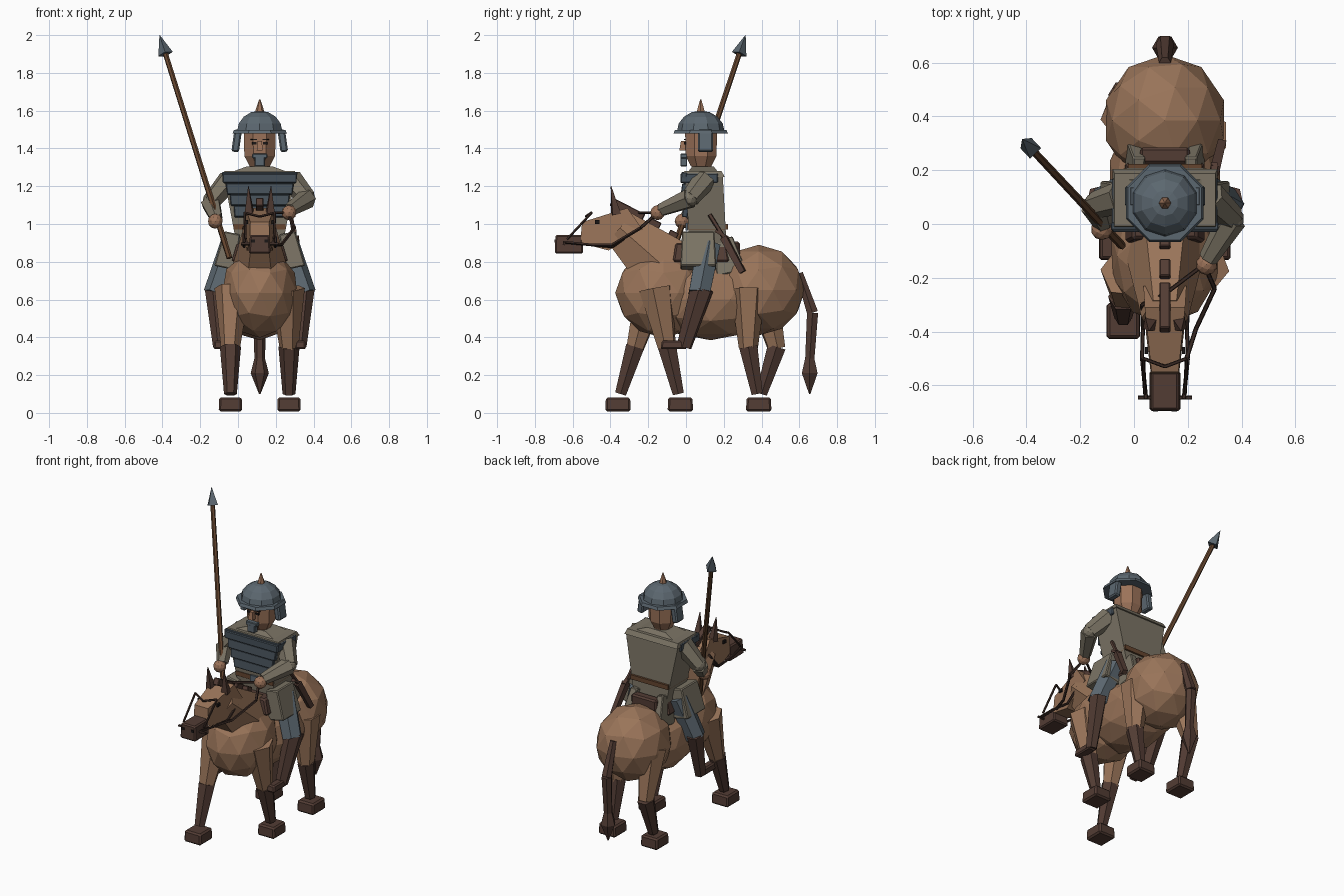
import bpy, bmesh
from math import radians, pi
from mathutils import Vector, Matrix, Euler

if "Cube" in bpy.data.objects:
    bpy.data.objects.remove(bpy.data.objects["Cube"])

CX = 0.115  # symmetry plane of horse and rider


def material(name, rgb):
    m = bpy.data.materials.new(name)
    m.use_nodes = True
    col = (*rgb, 1)
    m.diffuse_color = col
    node = m.node_tree.nodes["Principled BSDF"]
    node.inputs["Base Color"].default_value = col
    node.inputs["Roughness"].default_value = 0.9
    return m


HIDE = material("tan hide", (0.32, 0.175, 0.1))
SKIN = material("skin", (0.33, 0.17, 0.1))
DARK = material("dark brown", (0.085, 0.045, 0.034))
LEATHER = material("black leather", (0.04, 0.022, 0.017))
STEEL = material("blue steel", (0.105, 0.135, 0.16))
PLATE = material("dark steel", (0.06, 0.08, 0.1))
CLOTH = material("stone cloth", (0.2, 0.175, 0.13))
WOOD = material("wood", (0.13, 0.06, 0.028))
BLACK = material("black", (0.01, 0.008, 0.008))


def finish(name, bm, mat, bevel=0):
    bmesh.ops.recalc_face_normals(bm, faces=bm.faces)
    me = bpy.data.meshes.new(name)
    bm.to_mesh(me)
    bm.free()
    me.materials.append(mat)
    ob = bpy.data.objects.new(name, me)
    bpy.context.collection.objects.link(ob)
    if bevel:
        mod = ob.modifiers.new("bevel", "BEVEL")
        mod.width = bevel
        mod.segments = 1
    return ob


def box(name, centre, size, mat, rot=(0, 0, 0), top=(1, 1), bevel=0.0):
    """Box with its upper face scaled by top, turned by rot in degrees."""
    bm = bmesh.new()
    bmesh.ops.create_cube(bm, size=1)
    turn = Euler([radians(a) for a in rot]).to_matrix()
    for v in bm.verts:
        if v.co.z > 0:
            v.co.x *= top[0]
            v.co.y *= top[1]
        v.co = turn @ Vector(a * b for a, b in zip(v.co, size)) + Vector(centre)
    return finish(name, bm, mat, bevel)


def ball(name, centre, radii, mat):
    bm = bmesh.new()
    bmesh.ops.create_icosphere(bm, subdivisions=2, radius=1,
                               matrix=Matrix.Translation(centre) @ Matrix.Diagonal((*radii, 1)))
    return finish(name, bm, mat)


def limb(name, points, radii, mat, sides=6, wide=1.0):
    """Chain of tapered prisms along points."""
    bm = bmesh.new()
    pts = [Vector(p) for p in points]
    for a, b, ra, rb in zip(pts, pts[1:], radii, radii[1:]):
        d = b - a
        m = (Matrix.Translation((a + b) / 2) @ d.to_track_quat("Z", "Y").to_matrix().to_4x4()
             @ Matrix.Diagonal((wide, 1, 1, 1)) @ Matrix.Rotation(pi / sides, 4, "Z"))
        bmesh.ops.create_cone(bm, cap_ends=True, segments=sides, radius1=ra, radius2=rb,
                              depth=d.length, matrix=m)
    return finish(name, bm, mat)


def slab(name, outline, mat, bevel=0.0):
    """Solid from a side outline of (y, z, half width)."""
    bm = bmesh.new()
    left = [bm.verts.new((CX - w, y, z)) for y, z, w in outline]
    right = [bm.verts.new((CX + w, y, z)) for y, z, w in outline]
    bm.faces.new(left)
    bm.faces.new(right)
    for i in range(len(left)):
        bm.faces.new((left[i - 1], left[i], right[i], right[i - 1]))
    return finish(name, bm, mat, bevel)


# Horse body, neck and head
ball("horse_chest", (CX, -0.12, 0.635), (0.208, 0.255, 0.237), HIDE)
ball("horse_barrel", (CX, 0.13, 0.6), (0.215, 0.34, 0.215), HIDE)
ball("horse_rump", (CX, 0.385, 0.65), (0.23, 0.245, 0.24), HIDE)
limb("horse_neck", [(CX, -0.1, 0.76), (CX, -0.35, 0.98)], [0.2, 0.115], HIDE, 6, 0.75)
slab("horse_head", [(-0.55, 1.01, 0.05), (-0.31, 1.085, 0.075), (-0.23, 0.97, 0.08),
                    (-0.41, 0.86, 0.07), (-0.56, 0.9, 0.052)], HIDE)
box("muzzle", (CX, -0.62, 0.893), (0.115, 0.15, 0.1), DARK, top=(0.9, 0.95), bevel=0.008)

# Mane tufts down the neck
for y, z, length in ((-0.31, 1.075, 0.19), (-0.17, 1.0, 0.07), (-0.07, 0.94, 0.05)):
    box("mane", (CX, y, z), (0.04, length, 0.045), DARK, rot=(-27, 0, 0), bevel=0.004)

for s in (-1, 1):
    limb("horse_ear", [(CX + s * 0.055, -0.37, 1.05), (CX + s * 0.06, -0.397, 1.2)], [0.032, 0.002], DARK, 4)
    box("horse_eye", (CX + s * 0.069, -0.47, 1.01), (0.012, 0.025, 0.02), BLACK)
    box("nostril", (CX + s * 0.035, -0.694, 0.91), (0.02, 0.006, 0.016), BLACK)

# Horse legs: side, shoulder y, knee y, hoof y
for name, s, y0, y1, y2 in (("front", -1, -0.18, -0.27, -0.36), ("front", 1, -0.16, -0.1, -0.03),
                            ("hind", -1, 0.4, 0.48, 0.385), ("hind", 1, 0.33, 0.33, 0.385)):
    x = CX + s * 0.155
    mid = y2 + (y1 - y2) * 0.15
    limb(name + "_upper_leg", [(x - s * 0.01, y0, 0.66), (x, y1, 0.34)], [0.095, 0.05], HIDE)
    limb(name + "_lower_leg", [(x, y1, 0.35), (x, mid, 0.1)], [0.056, 0.034], DARK)
    box(name + "_hoof", (x, y2, 0.045), (0.125, 0.135, 0.075), DARK, top=(0.95, 0.95), bevel=0.01)

# Tail
limb("tail", [(CX, 0.6, 0.74), (CX, 0.67, 0.53), (CX, 0.655, 0.28)], [0.022, 0.034, 0.028], DARK)
limb("tail_tuft", [(CX, 0.655, 0.32), (CX, 0.655, 0.21), (CX, 0.655, 0.1)], [0.02, 0.048, 0.004], DARK, 6)

# Bridle and reins
for s in (-1, 1):
    def at(dx, y, z):
        return (CX + s * dx, y, z)
    limb("cheek_strap", [at(0.07, -0.65, 0.905), at(0.085, -0.5, 0.89), at(0.082, -0.39, 0.88),
                         at(0.085, -0.29, 0.95)], [0.008] * 4, LEATHER, 5)
    limb("nose_loop", [at(0.075, -0.63, 0.92), at(0.08, -0.5, 1.06), at(0, -0.53, 1.04)],
         [0.007] * 3, LEATHER, 5)
    limb("bit", [at(0.04, -0.645, 0.895), at(0.1, -0.645, 0.895)], [0.008] * 2, LEATHER, 5)
limb("rein_left", [(0.195, -0.5, 0.89), (0.23, -0.39, 0.89), (0.3, -0.24, 0.98), (0.26, -0.15, 1.06)],
     [0.009] * 4, LEATHER, 5)
limb("rein_right", [(0.033, -0.39, 0.88), (0.03, -0.3, 0.98), (CX, -0.26, 1.06), (0.26, -0.15, 1.06)],
     [0.008] * 4, LEATHER, 5)

# Saddle and bag
box("saddle", (CX, 0.08, 0.85), (0.3, 0.3, 0.1), DARK, top=(0.8, 0.9), bevel=0.01)
box("rear_bag", (CX, 0.255, 0.87), (0.185, 0.06, 0.075), DARK, bevel=0.01)

# Rider torso with banded breastplate
slab("torso", [(-0.005, 1.25, 0.19), (0.195, 1.25, 0.19), (0.215, 0.88, 0.12), (0.02, 0.88, 0.12)], CLOTH)
box("shoulder_yoke", (CX, 0.09, 1.265), (0.39, 0.23, 0.03), CLOTH, top=(0.96, 0.85))
box("collar", (CX, 0.09, 1.29), (0.3, 0.16, 0.03), CLOTH, top=(0.45, 0.7))
box("chest_band_top", (CX, 0.07, 1.243), (0.392, 0.2, 0.05), PLATE, bevel=0.005)
for i in range(4):
    box("chest_band", (CX, -0.012 + i * 0.003, 1.245 - i * 0.06), (0.385 - i * 0.04, 0.03, 0.058), PLATE,
        rot=(-8, 0, 0), top=(1.04, 1), bevel=0.004)
box("belt", (CX, 0.115, 0.985), (0.275, 0.215, 0.03), WOOD)
box("buckle", (CX, 0.004, 0.985), (0.05, 0.012, 0.04), STEEL)

# Rider lower body, mirrored
for s in (-1, 1):
    box("coat_skirt", (CX + s * 0.165, 0.065, 0.86), (0.115, 0.19, 0.19), CLOTH,
        rot=(0, -s * 12, 0), top=(0.75, 0.9), bevel=0.006)
    box("coat_tail", (CX + s * 0.11, 0.22, 0.83), (0.05, 0.16, 0.19), CLOTH,
        rot=(12, -s * 8, 0), top=(0.9, 0.6), bevel=0.005)
    limb("thigh", [(CX + s * 0.14, 0.12, 0.89), (CX + s * 0.235, 0.07, 0.63)], [0.07, 0.064], STEEL)
    limb("boot", [(CX + s * 0.238, 0.085, 0.66), (CX + s * 0.213, -0.01, 0.35)], [0.065, 0.042], DARK, 6, 0.85)
    box("boot_foot", (CX + s * 0.215, -0.065, 0.36), (0.06, 0.14, 0.045), DARK, top=(0.85, 0.9), bevel=0.008)

# Arms and hands
for side, pts in (("right", [(-0.045, 0.1, 1.235), (-0.145, 0.07, 1.115), (-0.115, 0, 1.03)]),
                  ("left", [(0.28, 0.1, 1.235), (0.365, 0.02, 1.135), (0.275, -0.13, 1.075)])):
    limb(side + "_upper_arm", pts[:2], [0.062, 0.05], CLOTH)
    limb(side + "_forearm", pts[1:], [0.055, 0.036], CLOTH)
    ball(side + "_elbow", pts[1], (0.045,) * 3, CLOTH)
    ball(side + "_hand", Vector(pts[2]) + Vector((-0.005, -0.02, -0.015)), (0.04,) * 3, SKIN)

# Rider head and face
limb("neck", [(CX, 0.085, 1.25), (CX, 0.085, 1.34)], [0.055, 0.055], SKIN, 8)
limb("head", [(CX, 0.08, 1.305), (CX, 0.08, 1.36), (CX, 0.08, 1.5)], [0.058, 0.088, 0.092], SKIN, 8)
box("nose", (CX, -0.015, 1.415), (0.032, 0.04, 0.05), SKIN, top=(0.7, 0.6))
box("moustache", (CX, -0.012, 1.36), (0.08, 0.035, 0.025), STEEL, bevel=0.004)
box("chin_beard", (CX, -0.012, 1.33), (0.055, 0.035, 0.05), STEEL, bevel=0.004)
for s in (-1, 1):
    box("eye", (CX + s * 0.03, -0.005, 1.428), (0.024, 0.009, 0.012), BLACK)
    box("eyebrow", (CX + s * 0.032, -0.006, 1.447), (0.036, 0.009, 0.007), BLACK)
    box("ear_guard", (CX + s * 0.122, 0.103, 1.44), (0.04, 0.078, 0.118), STEEL,
        rot=(0, -s * 8, 0), bevel=0.008)

# Helmet: brim, half dome and spike
limb("helmet_brim", [(CX, 0.078, 1.478), (CX, 0.078, 1.498)], [0.156, 0.148], STEEL, 8)
bm = bmesh.new()
bmesh.ops.create_uvsphere(bm, u_segments=10, v_segments=8, radius=1)
bmesh.ops.bisect_plane(bm, geom=bm.verts[:] + bm.edges[:] + bm.faces[:], plane_co=(0, 0, 0),
                       plane_no=(0, 0, -1), clear_outer=True)
bmesh.ops.transform(bm, verts=bm.verts,
                    matrix=Matrix.Translation((CX, 0.078, 1.49)) @ Matrix.Diagonal((0.126, 0.126, 0.11, 1)))
finish("helmet_dome", bm, STEEL)
limb("helmet_spike", [(CX, 0.078, 1.585), (CX, 0.078, 1.61), (CX, 0.078, 1.66)], [0.025, 0.02, 0.003], SKIN, 6)

# Spear held in the right hand
low, high = Vector((-0.045, -0.08, 0.82)), Vector((-0.415, 0.315, 2.0))
neck = low.lerp(high, 0.915)
limb("spear_shaft", [low, neck], [0.016, 0.014], WOOD, 6)
limb("spear_head", [neck, high], [0.04, 0.001], STEEL, 4)

# Sheathed sword on the left hip
limb("scabbard", [(0.3, 0.2, 0.93), (0.325, 0.3, 0.745)], [0.026, 0.022], DARK, 4)
limb("sword_grip", [(0.3, 0.2, 0.93), (0.28, 0.125, 1.05)], [0.012, 0.012], DARK, 5)
box("sword_guard", (0.298, 0.19, 0.945), (0.025, 0.08, 0.016), DARK, rot=(-30, 0, 0))
